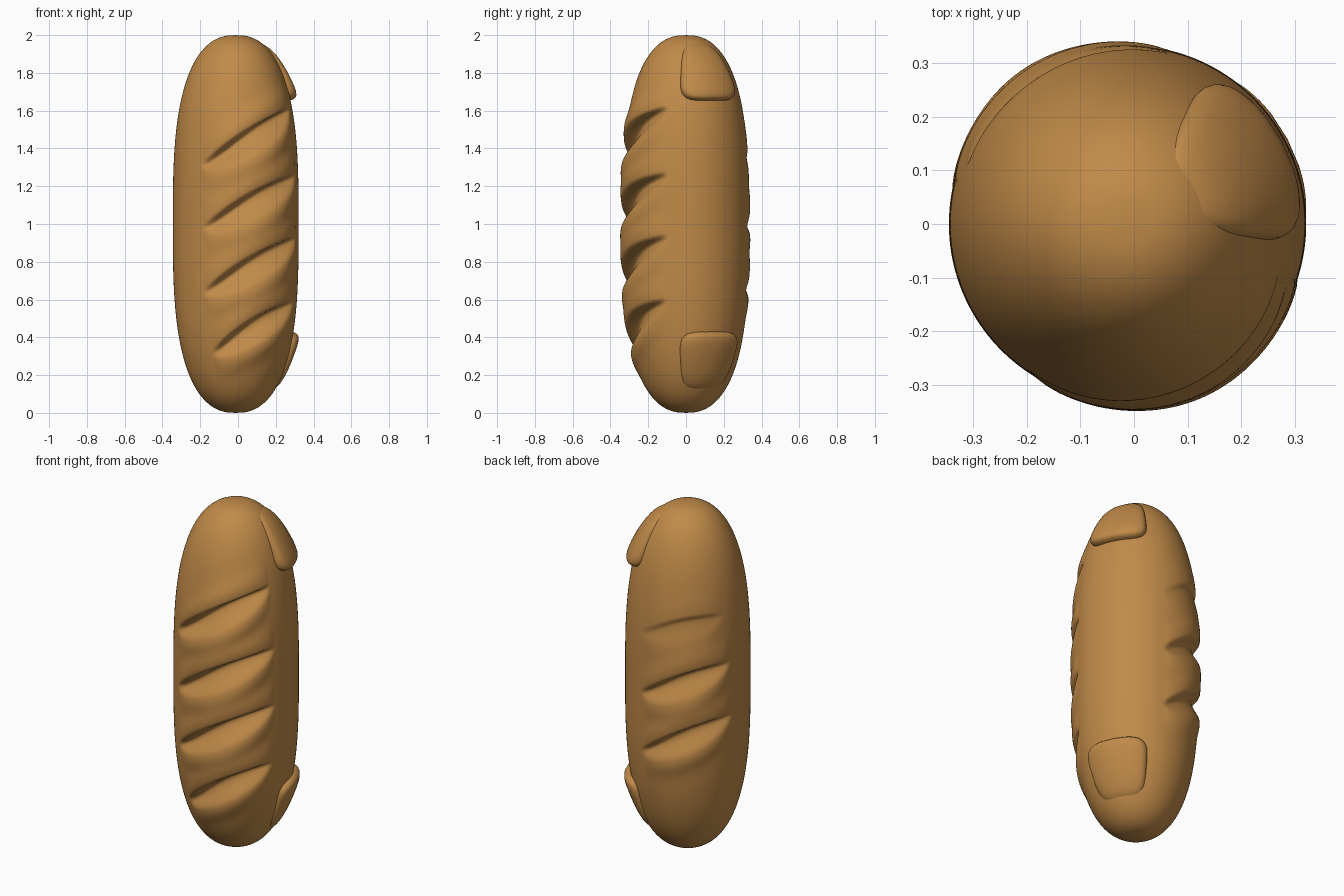
import bpy, bmesh, math
from math import sin, cos, pi, radians

if "Cube" in bpy.data.objects:
    bpy.data.objects.remove(bpy.data.objects["Cube"])

crust = bpy.data.materials.new("golden_crust")
crust.diffuse_color = (0.53, 0.255, 0.066, 1)
crust.use_nodes = True
crust.node_tree.nodes["Principled BSDF"].inputs["Base Color"].default_value = crust.diffuse_color

# Slashes: start angle, end angle, start z, end z, depth
SLASHES = [
    (238, 340, 1.33, 1.63, 0.062), (240, 342, 1.00, 1.28, 0.062),
    (240, 342, 0.66, 0.95, 0.062), (246, 340, 0.34, 0.61, 0.058),
    (78, 160, 1.36, 1.48, 0.012), (78, 166, 1.01, 1.20, 0.045),
    (78, 168, 0.67, 0.89, 0.045),
]
CX = -0.012


def smooth(t):
    t = max(0.0, min(1.0, t))
    return t * t * (3 - 2 * t)


def base_radius(z):
    t = min(1.0, abs(z - 1))
    return 0.333 * max(0.0, 1 - t ** 3) ** 0.42


def slash_offset(deg, z):
    """Each slash is steep under its upper lip and ramps back out below."""
    off = 0.0
    for a0, a1, z0, z1, depth in SLASHES:
        t = (deg - a0) / (a1 - a0)
        if not 0 < t < 1:
            continue
        s = sin(pi * t) ** 0.6
        v = z - (z0 + (z1 - z0) * t + 0.05 * sin(pi * t))
        w = 0.03 + 0.14 * s
        lip = 0.016 * s * depth / 0.062
        if v > -0.03:
            # overhanging upper lip
            off += lip * math.exp(-((v - 0.04) / 0.07) ** 2) * smooth((v + 0.03) / 0.03)
        if -w < v <= 0:
            off -= depth * s * min(smooth(-v / 0.035), smooth((v + w) / (w * 0.75)))
        # swollen lower lip
        off += lip * math.exp(-((v + w + 0.03) / 0.06) ** 2)
    return off


def surface(deg, z, extra=0.0):
    r = base_radius(z) + extra
    a = radians(deg)
    return (CX + r * cos(a), r * sin(a), z)


def finish(bm, name):
    bmesh.ops.recalc_face_normals(bm, faces=bm.faces)
    me = bpy.data.meshes.new(name)
    bm.to_mesh(me)
    bm.free()
    me.materials.append(crust)
    for p in me.polygons:
        p.use_smooth = True
    ob = bpy.data.objects.new(name, me)
    bpy.context.collection.objects.link(ob)
    return ob


def skin(bm, rings):
    for lo, hi in zip(rings, rings[1:]):
        n = len(lo)
        for j in range(n):
            k = (j + 1) % n
            bm.faces.new((lo[j], lo[k], hi[k], hi[j]))


def fan(bm, ring, tip):
    for j in range(len(ring)):
        bm.faces.new((ring[j], ring[(j + 1) % len(ring)], tip))


# Loaf body
bm = bmesh.new()
N, M = 160, 240
rings = []
for i in range(1, M):
    f = i / M
    # finer spacing towards the round ends
    z = 1 - (0.6 * cos(pi * f) + 0.4 * (1 - 2 * f))
    ring = []
    for j in range(N):
        d = 360 * j / N
        ring.append(bm.verts.new(surface(d, z, slash_offset(d, z))))
    rings.append(ring)
skin(bm, rings)
fan(bm, rings[0], bm.verts.new((CX, 0, 0)))
fan(bm, rings[-1], bm.verts.new((CX, 0, 2)))
finish(bm, "loaf_body")


# Raised crust pads near both ends on the right side, thinning towards the tips
def pad(name, zc, outward, thick):
    bm = bmesh.new()
    K = 64
    rings = []

    def point(u, v, s):
        z = zc + outward * 0.157 * v
        lift = -0.02 + (0.02 + thick * (0.6 - 0.4 * v)) * (1 - s ** 9) ** 0.5
        return bm.verts.new(surface(28 + 35 * u, z, lift))

    for s in (1, 0.995, 0.98, 0.95, 0.9, 0.84, 0.75, 0.6, 0.4, 0.2):
        ring = []
        for j in range(K):
            c, n = cos(2 * pi * j / K), sin(2 * pi * j / K)
            u = s * math.copysign(abs(c) ** 0.45, c)
            v = s * math.copysign(abs(n) ** 0.45, n)
            ring.append(point(u, v, s))
        rings.append(ring)
    skin(bm, rings)
    fan(bm, rings[-1], point(0, 0, 0))
    bm.faces.new(rings[0])
    finish(bm, name)


pad("upper_crust_pad", 1.808, 1, 0.052)
pad("lower_crust_pad", 0.275, -1, 0.045)
